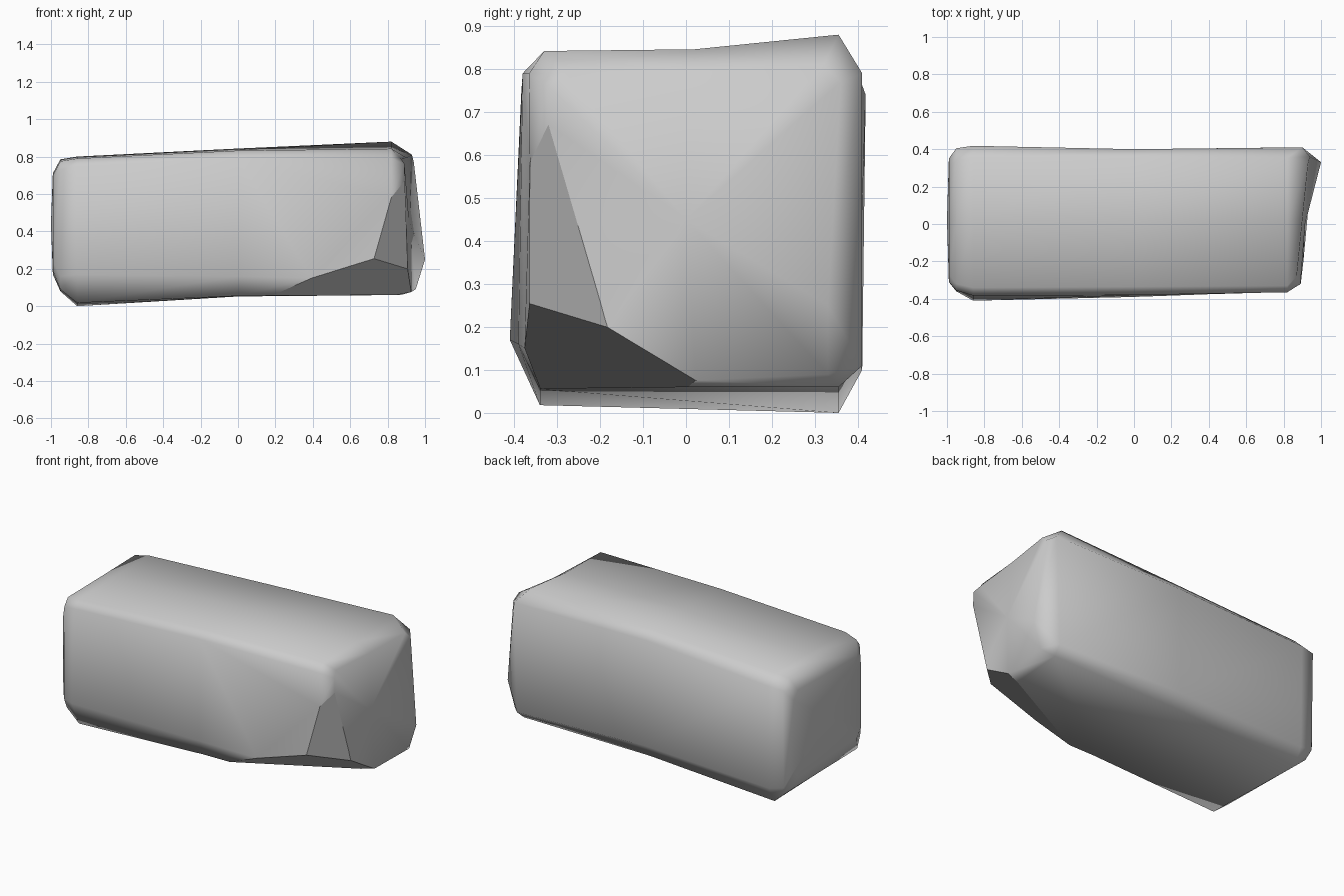
import bpy, bmesh
from mathutils import Vector

if "Cube" in bpy.data.objects:
    bpy.data.objects.remove(bpy.data.objects["Cube"])

# Cross-sections along the block: (x, eight (y, z) points round the chamfered outline)
sections = [
    (-0.99, [(-.31, .24), (-.31, .64), (-.27, .70), (.31, .71), (.35, .66), (.35, .22), (.31, .17), (-.27, .19)]),
    (-0.95, [(-.36, .16), (-.355, .73), (-.32, .775), (.34, .785), (.405, .73), (.395, .12), (.34, .08), (-.33, .09)]),
    (-0.86, [(-.41, .17), (-.383, .75), (-.34, .79), (.355, .80), (.418, .74), (.41, .10), (.355, 0), (-.34, .018)]),
    (0.00, [(-.39, .16), (-.38, .79), (-.335, .832), (.355, .843), (.40, .79), (.40, .13), (.355, .052), (-.34, .055)]),
    (0.82, [(-.36, .14), (-.365, .79), (-.33, .842), (.355, .88), (.41, .79), (.41, .11), (.355, .06), (-.335, .06)]),
    (0.90, [(-.32, .14), (-.32, .76), (-.28, .79), (.32, .81), (.36, .77), (.33, .25), (.33, .09), (-.32, .06)]),
]
# Sideways lean of the nine outline points on the two worn right-hand sections
leans = {
    4: [0, 0, 0, 0, 0, .08, .06, .05, 0],
    5: [0, -.01, -.03, 0, .03, .04, .10, .05, 0],
}

bm = bmesh.new()
rings = []
for k, (x, pts) in enumerate(sections):
    # the top stays flat to mid-width, then rises towards the back
    pts.insert(3, (.02, pts[2][1] + .004))
    lean = leans.get(k, [0] * 9)
    rings.append([bm.verts.new((x + d, y, z)) for d, (y, z) in zip(lean, pts)])
for a, b in zip(rings, rings[1:]):
    for i in range(9):
        j = (i + 1) % 9
        bm.faces.new((a[i], a[j], b[j], b[i]))


def cap(ring, centre):
    c = bm.verts.new(centre)
    for i in range(9):
        bm.faces.new((ring[i], ring[(i + 1) % 9], c))


def chip(point, normal):
    """Slice a flat broken facet off the block."""
    bmesh.ops.bisect_plane(bm, geom=bm.verts[:] + bm.edges[:] + bm.faces[:],
                           plane_co=Vector(point), plane_no=Vector(normal),
                           clear_outer=True)
    rim = [e for e in bm.edges if e.is_boundary]
    for f in bmesh.ops.holes_fill(bm, edges=rim, sides=0)["faces"]:
        f.smooth = False
        for e in f.edges:
            e.smooth = False


cap(rings[0], (-1.0, .02, .44))
cap(rings[-1], (.915, .0, .45))
for f in bm.faces:
    f.smooth = True

# Broken-off lower front right corner
chip((.2, -.335, .06), (.10, -.19, -.30))
chip((.82, -.29, .30), (.68, -.73, -.19))
bmesh.ops.recalc_face_normals(bm, faces=bm.faces)

mesh = bpy.data.meshes.new("stone_block")
bm.to_mesh(mesh)
bm.free()
block = bpy.data.objects.new("stone_block", mesh)
bpy.context.collection.objects.link(block)
